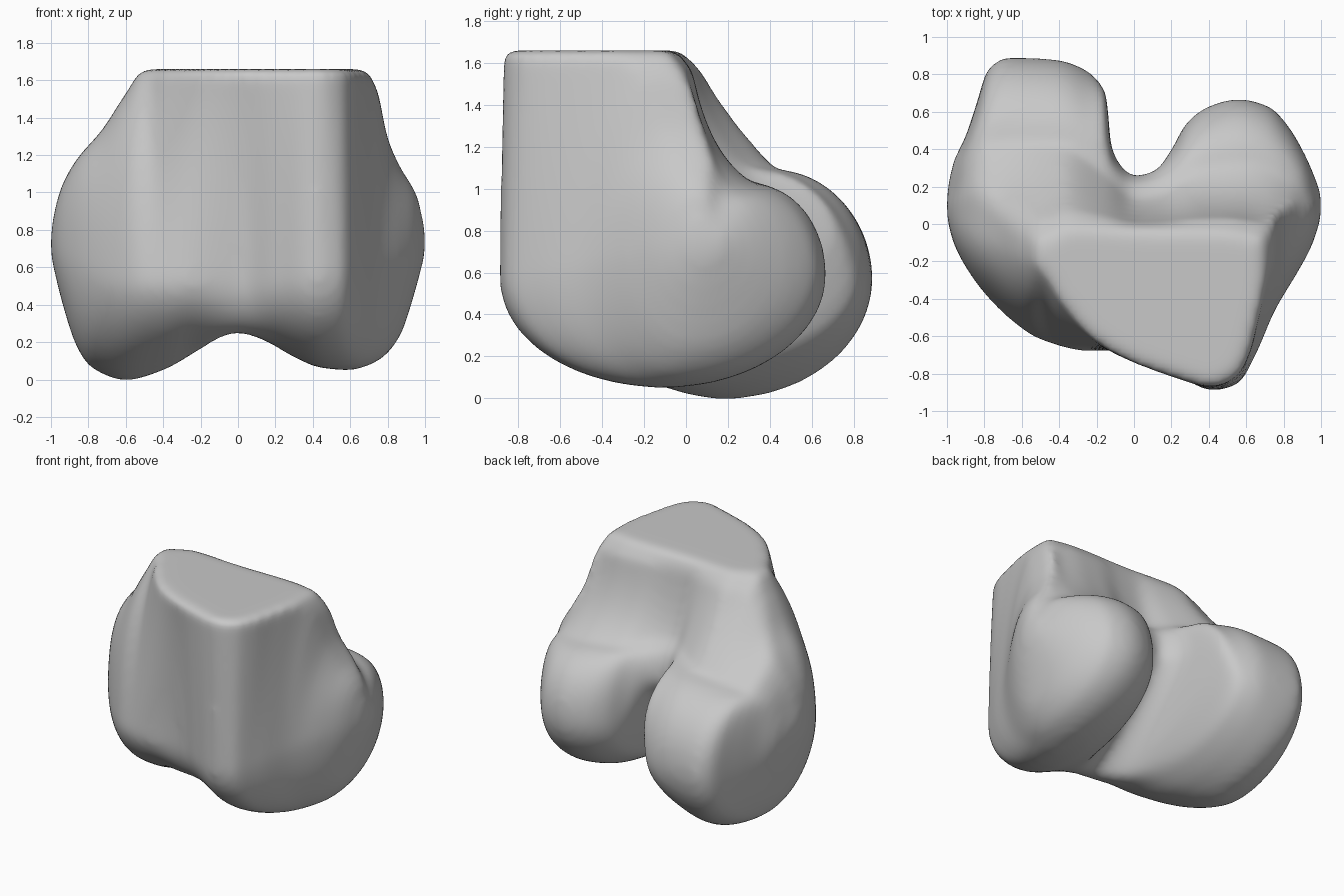
import bpy, bmesh, math
from mathutils import Vector

cube = bpy.data.objects.get("Cube")
if cube:
    bpy.data.objects.remove(cube, do_unlink=True)


def guide(*keys):
    """Return a smooth function of x through (x, value) keys, without overshoot."""
    slopes = [(vb - va) / (xb - xa) for (xa, va), (xb, vb) in zip(keys, keys[1:])]
    tangents = [slopes[0]]
    for a, b in zip(slopes, slopes[1:]):
        tangents.append(2 * a * b / (a + b) if a * b > 0 else 0)
    tangents.append(slopes[-1])

    def value(x):
        x = min(max(x, keys[0][0]), keys[-1][0])
        i = 0
        while x > keys[i + 1][0]:
            i += 1
        (xa, va), (xb, vb) = keys[i], keys[i + 1]
        w = xb - xa
        t = (x - xa) / w
        s = 1 - t
        return (va * s * s * (1 + 2 * t) + vb * t * t * (1 + 2 * s)
                + w * t * s * (tangents[i] * s - tangents[i + 1] * t))
    return value


def mix(a, b, t):
    return a + (b - a) * t


def bend(start, control, end, count):
    """Quadratic curve, without its last point."""
    points = []
    for i in range(count):
        t = i / count
        points.append(start.lerp(control, t).lerp(control.lerp(end, t), t))
    return points


def straight(start, end, count):
    """Straight line, without its last point."""
    return [start.lerp(end, i / count) for i in range(count)]


def quarter(start, end, count, power=1.0, flat_start=False):
    """Quarter of an oval, without its last point."""
    points = []
    for i in range(count):
        t = math.pi / 2 * i / count
        if flat_start:
            u, v = math.sin(t) ** power, 1 - math.cos(t) ** power
        else:
            u, v = 1 - math.cos(t) ** power, math.sin(t) ** power
        points.append(Vector((mix(start.x, end.x, u), mix(start.y, end.y, v))))
    return points


# Guide curves across the width: heights
top_z = guide((-1, .79), (-.98, .91), (-.94, 1.04), (-.86, 1.18), (-.73, 1.33), (-.6, 1.53),
              (-.5, 1.66), (.67, 1.66), (.74, 1.56), (.8, 1.29), (.87, 1.13), (.96, .98), (1, .8))
bottom_z = guide((-1, .66), (-.98, .57), (-.94, .41), (-.86, .17), (-.78, .06), (-.6, -.005),
                 (-.4, .05), (-.2, .16), (0, .245), (.15, .2), (.3, .12), (.45, .06),
                 (.6, .05), (.75, .1), (.86, .22), (.95, .48), (1, .67))
back_z = guide((-1, .72), (-.75, .57), (-.25, .57), (-.1, .85), (.1, .85), (.25, .58),
               (.75, .6), (1, .74))
shelf_z = guide((-1, .78), (-.9, 1), (-.75, 1.06), (-.1, 1.1), (.3, 1.04), (.75, 1),
                (.9, .96), (1, .79))
front_z = guide((-1, .72), (-.6, .52), (.5, .57), (1, .74))

# Guide curves across the width: depths
front_y = guide((-1, .03), (-.97, -.09), (-.9, -.23), (-.8, -.37), (-.65, -.52), (-.5, -.62),
                (-.25, -.68), (0, -.67), (.2, -.78), (.42, -.89), (.55, -.86), (.65, -.7),
                (.75, -.47), (.88, -.25), (.95, -.12), (1, .03))
rim_front_y = guide((-1, .06), (-.85, -.05), (-.65, -.15), (-.5, -.23), (-.4, -.4), (-.2, -.63),
                    (0, -.75), (.2, -.82), (.42, -.87), (.55, -.81), (.62, -.68), (.67, -.47),
                    (.73, -.24), (.85, -.05), (1, .06))
rim_back_y = guide((-1, .1), (-.85, .15), (-.65, -.02), (-.5, -.1), (-.35, -.03), (.5, -.05),
                   (.68, -.08), (.75, -.02), (.85, .1), (1, .1))
shelf_y = guide((-1, .12), (-.8, .44), (-.4, .43), (-.15, .28), (0, .15), (.15, .18),
                (.35, .3), (.6, .33), (.8, .27), (1, .12))
back_y = guide((-1, .17), (-.97, .32), (-.9, .47), (-.84, .65), (-.78, .83), (-.68, .89),
               (-.42, .88), (-.25, .82), (-.15, .71), (-.12, .4), (0, .26), (.1, .28), (.2, .4),
               (.28, .54), (.4, .63), (.56, .67), (.72, .63), (.82, .53), (.92, .36), (1, .17))
lowest_y = guide((-1, .09), (-.6, .18), (-.3, 0), (0, -.45), (.3, -.2), (.6, -.1), (1, .09))

# Guide curves across the width: fullness of the arcs
notch_power = guide((-.25, 1), (-.1, 1.6), (.1, 1.6), (.25, 1))
front_power = guide((-.9, 1), (-.6, 1.15), (-.3, 1.1), (0, 1))
front_fullness = guide((-.95, .95), (-.6, .85), (-.4, .66), (.6, .63), (.9, .85))
back_hollow = guide((-.4, .45), (0, .33), (.4, .25))


def section(x):
    """Closed side outline (depth, height) at one place across the width."""
    top = top_z(x)
    rim_front = Vector((rim_front_y(x), top))
    rim_back = Vector((rim_back_y(x), top))
    belly = Vector((front_y(x), front_z(x)))
    lowest = Vector((lowest_y(x), bottom_z(x)))
    back = Vector((back_y(x), back_z(x)))
    shelf = Vector((shelf_y(x), min(shelf_z(x), top)))
    shoulder = Vector((mix(rim_back.x, shelf.x, .22), mix(top, shelf.y, .16)))
    fullness, hollow = front_fullness(x), back_hollow(x)
    front_bow = Vector((mix(rim_front.x, belly.x, fullness), mix(belly.y, top, fullness)))
    back_bow = Vector((mix(shoulder.x, shelf.x, hollow), mix(shelf.y, shoulder.y, hollow)))
    return (bend(rim_front, front_bow, belly, 20)
            + quarter(belly, lowest, 20, front_power(x))
            + quarter(lowest, back, 20, notch_power(x), flat_start=True)
            + quarter(back, shelf, 14)
            + bend(shelf, back_bow, shoulder, 14)
            + straight(shoulder, rim_back, 4)
            + straight(rim_back, rim_front, 12))


# Loft the outlines from one side to the other
STEPS = 160
bm = bmesh.new()
rings = []
for i in range(STEPS + 1):
    x = -1 + 2 * i / STEPS
    rings.append([bm.verts.new((x, p.x, p.y)) for p in section(x)])
for a, b in zip(rings, rings[1:]):
    for j in range(len(a)):
        k = (j + 1) % len(a)
        bm.faces.new((a[j], a[k], b[k], b[j]))
bm.faces.new(rings[0])
bm.faces.new(rings[-1])
bmesh.ops.recalc_face_normals(bm, faces=bm.faces)
mesh = bpy.data.meshes.new("bone_end")
bm.to_mesh(mesh)
bm.free()
for face in mesh.polygons:
    face.use_smooth = True
bone = bpy.data.objects.new("bone_end", mesh)
bpy.context.collection.objects.link(bone)

# Even out the surface and round its edges
remesh = bone.modifiers.new("even_surface", 'REMESH')
remesh.mode = 'VOXEL'
remesh.voxel_size = .026
remesh.use_smooth_shade = True
soften = bone.modifiers.new("soften", 'SMOOTH')
soften.factor = .5
soften.iterations = 18

# Plain grey colour
grey = bpy.data.materials.new("light_grey")
grey.use_nodes = True
colour = (.58, .58, .58, 1)
grey.diffuse_color = colour
grey.node_tree.nodes["Principled BSDF"].inputs["Base Color"].default_value = colour
mesh.materials.append(grey)
